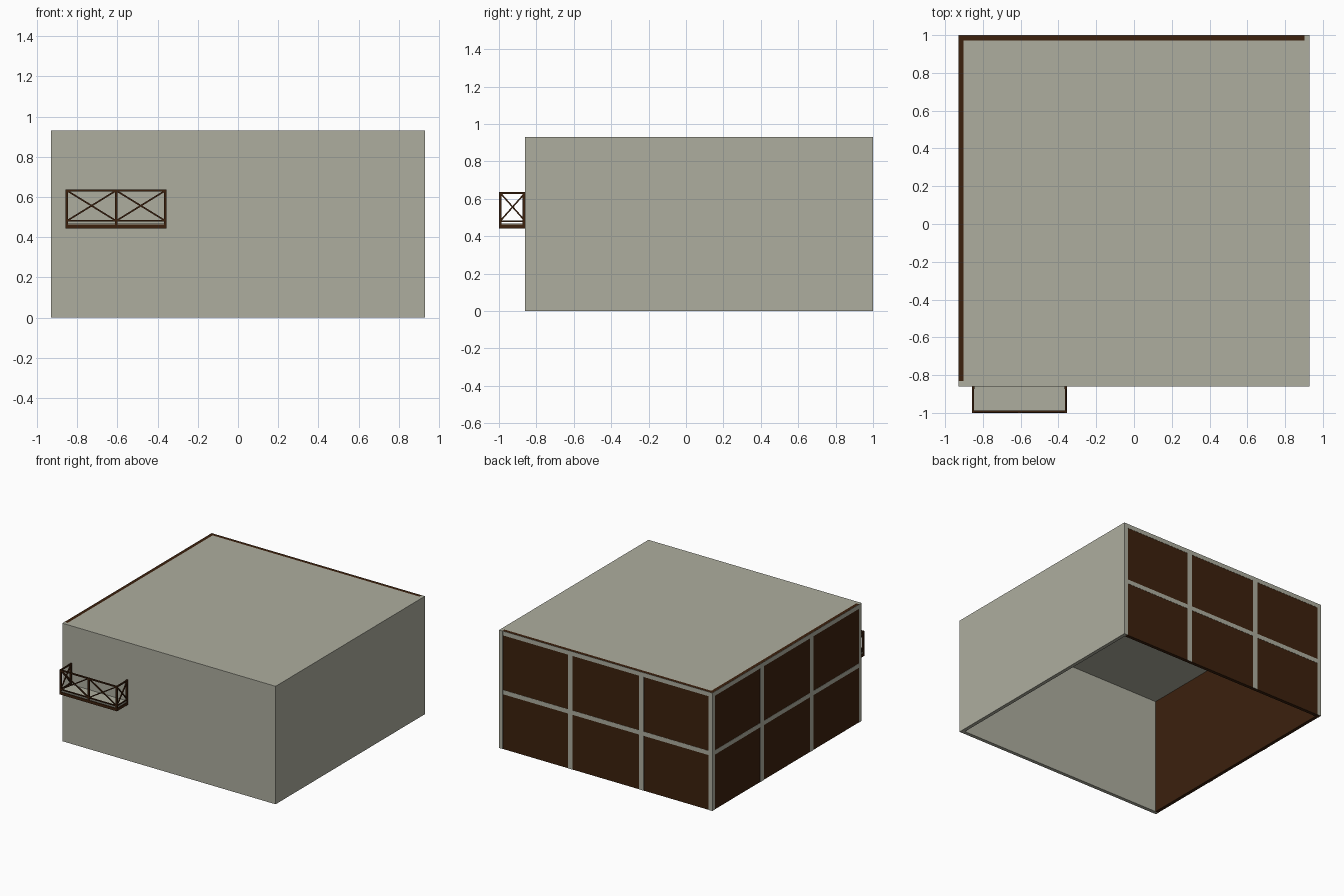
import bpy
from mathutils import Vector

if "Cube" in bpy.data.objects:
    bpy.data.objects.remove(bpy.data.objects["Cube"])


def material(name, color):
    m = bpy.data.materials.new(name)
    m.diffuse_color = (*color, 1)
    m.use_nodes = True
    m.node_tree.nodes["Principled BSDF"].inputs["Base Color"].default_value = m.diffuse_color
    return m


GREY = material("warm grey plaster", (0.42, 0.42, 0.345))
BROWN = material("dark brown wood", (0.045, 0.015, 0.004))


def box(name, x, y, z, mat):
    """Box from (min, max) pairs."""
    v = [(a, b, c) for a in x for b in y for c in z]
    f = [(0, 1, 3, 2), (4, 6, 7, 5), (0, 4, 5, 1),
         (2, 3, 7, 6), (0, 2, 6, 4), (1, 5, 7, 3)]
    me = bpy.data.meshes.new(name)
    me.from_pydata(v, [], f)
    me.materials.append(mat)
    ob = bpy.data.objects.new(name, me)
    bpy.context.collection.objects.link(ob)
    return ob


def bar(name, a, b, t, mat):
    """Square bar of thickness t between two points."""
    a, b = Vector(a), Vector(b)
    d = b - a
    ob = box(name, (-t / 2, t / 2), (-t / 2, t / 2), (-d.length / 2, d.length / 2), mat)
    ob.location = (a + b) / 2
    ob.rotation_euler = d.to_track_quat('Z', 'Y').to_euler()
    return ob


W, F, B, H = 0.93, -0.86, 1.0, 0.93   # half width, front, back, height
T = 0.028                             # wall thickness
P = 0.002                             # how far the lattice stands proud

# plain plaster walls and roof
box("front_wall", (-W, W), (F, F + T), (0, H), GREY)
box("right_wall", (W - T, W), (F + T, B), (0, H), GREY)
box("roof", (-W + T, W - T), (F + T, B - T), (H - 0.01, H), GREY)

# brown panel walls at the back and left
box("back_panel", (-W + P, W - T), (B - T, B - P), (0, H), BROWN)
box("left_panel", (-W + P, -W + T), (F + T, B - T), (0, H), BROWN)

# grey lattice on the back and left: stiles plus two rails
S = 0.032
for i in range(4):
    c = -W + 0.62 * i
    c = min(max(c, -W + S / 2), W - S / 2)
    wd = S / 2 if i in (0, 3) else 0.021
    box("back_stile", (c - wd, c + wd), (B - P, B), (0, H), GREY)
    cy = c + (B + F) / 2
    box("left_stile", (-W, -W + P), (cy - wd, cy + wd), (0, H), GREY)
for z0, z1 in ((0.432, 0.466), (H - 0.034, H)):
    box("back_rail", (-W, W), (B - P, B - P / 4), (z0, z1), GREY)
    box("left_rail", (-W + P / 4, -W + P), (F, B), (z0, z1), GREY)

# balcony slab with a grey floor
X0, X1, Y0 = -0.858, -0.355, -1.0
box("balcony_slab", (X0, X1), (Y0, F), (0.442, 0.464), BROWN)
box("balcony_floor", (X0 + 0.006, X1 - 0.006), (Y0 + 0.006, F), (0.464, 0.468), GREY)

# balcony posts
PT = 0.013
xs = [X0 + PT / 2, (X0 + X1) / 2, X1 - PT / 2]
yf, yb = Y0 + PT / 2, F - PT / 2
ZB, ZT = 0.481, 0.632
for x, y in [(x, yf) for x in xs] + [(xs[0], yb), (xs[2], yb)]:
    box("balcony_post", (x - PT / 2, x + PT / 2), (y - PT / 2, y + PT / 2), (0.464, 0.637), BROWN)

# railing bays: top rail, bottom rail and crossed braces
bays = [((xs[0], yf), (xs[1], yf)), ((xs[1], yf), (xs[2], yf)),
        ((xs[0], yf), (xs[0], F)), ((xs[2], yf), (xs[2], F))]
for a, b in bays:
    bar("top_rail", (*a, ZT), (*b, ZT), 0.01, BROWN)
    bar("bottom_rail", (*a, ZB), (*b, ZB), 0.008, BROWN)
    bar("brace_up", (*a, ZB), (*b, ZT), 0.008, BROWN)
    bar("brace_down", (*a, ZT), (*b, ZB), 0.008, BROWN)
